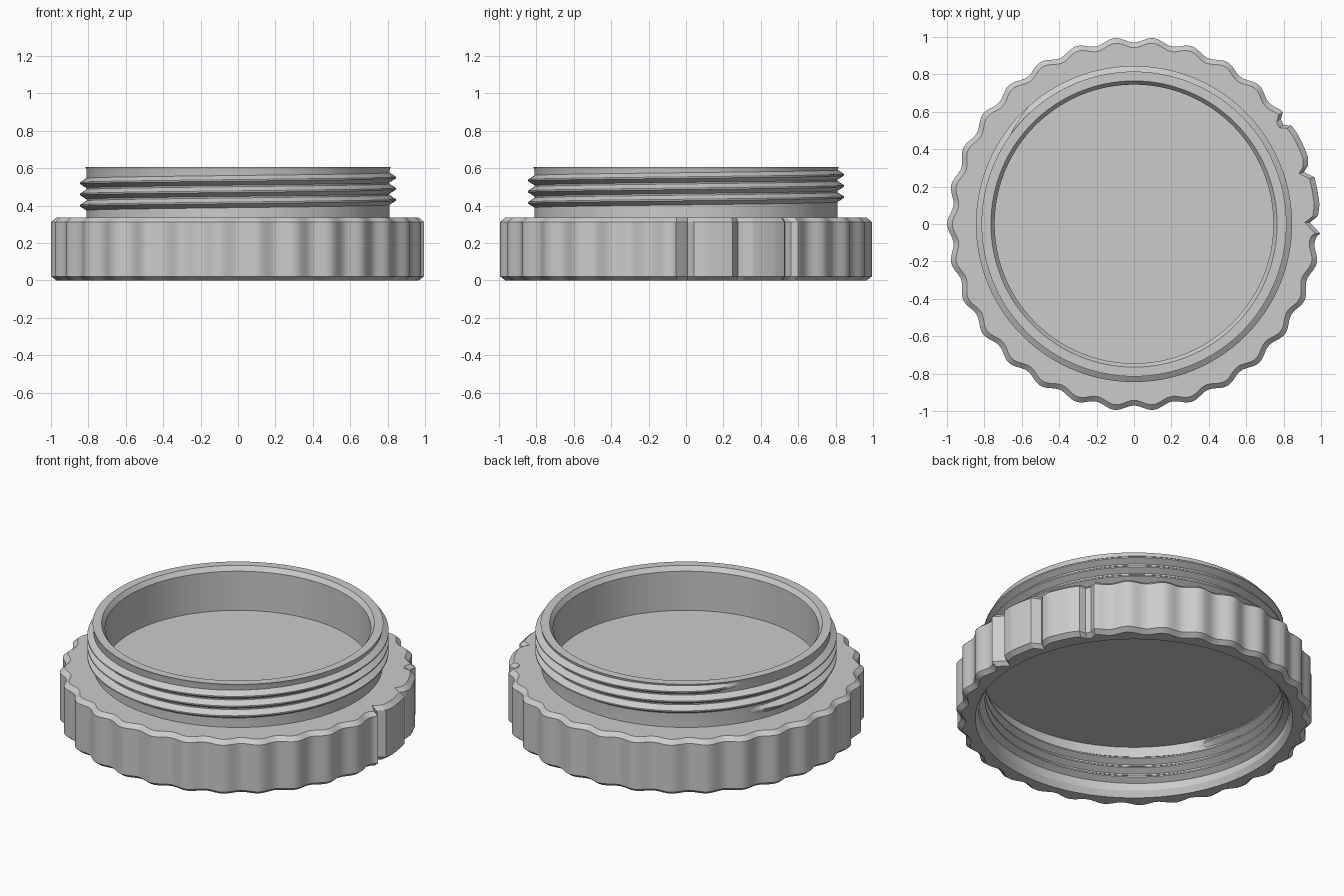
import bpy
import bmesh
import math

cube = bpy.data.objects.get("Cube")
if cube:
    bpy.data.objects.remove(cube, do_unlink=True)

# Single plain material
grey = bpy.data.materials.new("plain grey")
grey.use_nodes = True
grey.diffuse_color = (0.6, 0.6, 0.6, 1)
grey.node_tree.nodes["Principled BSDF"].inputs["Base Color"].default_value = (0.6, 0.6, 0.6, 1)

SEGMENTS = 720
SCALLOPS = 30

# Notched index marks on the left side of the grip: (degrees, radius)
NOTCHES = [(-3.5, 0.985), (-3, 0.997), (0.5, 0.94), (2.5, 0.985), (6, 0.997),
           (14.5, 0.997), (17, 0.95), (18.5, 0.98), (21, 0.997), (28.5, 0.999),
           (32, 0.993), (33.5, 0.96), (35.5, 0.965), (37, 0.996)]


def grip_radius(angle):
    """Scalloped outline, replaced by straight runs across the index marks."""
    degrees = math.degrees(angle)
    if degrees > 180:
        degrees -= 360
    for (a0, r0), (a1, r1) in zip(NOTCHES, NOTCHES[1:]):
        if a0 <= degrees <= a1:
            return r0 + (r1 - r0) * (degrees - a0) / (a1 - a0)
    return 0.985 + 0.014 * math.cos(SCALLOPS * angle)


def finish(name, bm):
    bmesh.ops.recalc_face_normals(bm, faces=bm.faces)
    mesh = bpy.data.meshes.new(name)
    bm.to_mesh(mesh)
    bm.free()
    mesh.materials.append(grey)
    obj = bpy.data.objects.new(name, mesh)
    bpy.context.collection.objects.link(obj)
    bpy.ops.object.select_all(action='DESELECT')
    obj.select_set(True)
    bpy.context.view_layer.objects.active = obj
    bpy.ops.object.shade_smooth_by_angle(angle=math.radians(25))
    return obj


def ring(bm, radius, z):
    """One loop of vertices; radius is a number or a function of the angle."""
    verts = []
    for i in range(SEGMENTS):
        a = math.tau * i / SEGMENTS
        r = radius(a) if callable(radius) else radius
        verts.append(bm.verts.new((r * math.cos(a), r * math.sin(a), z)))
    return verts


def bridge(bm, first, second, closed=True):
    n = len(first)
    for i in range(n if closed else n - 1):
        j = (i + 1) % n
        bm.faces.new((first[i], first[j], second[j], second[i]))


def turned(name, profile, capped):
    """Turn a profile; cap both ends with a disc or join it into a tube."""
    bm = bmesh.new()
    rings = [ring(bm, r, z) for r, z in profile]
    for lower, upper in zip(rings, rings[1:]):
        bridge(bm, lower, upper)
    if capped:
        bm.faces.new(rings[0])
        bm.faces.new(rings[-1])
    else:
        bridge(bm, rings[-1], rings[0])
    return finish(name, bm)


def thread(name, root, crest, z_start, z_end, pitch, phase):
    """Right-handed helical ridge that fades into the wall at both ends."""
    bm = bmesh.new()
    step = math.radians(2)
    turns = (z_end - z_start) / pitch
    count = int(turns * math.tau / step)
    buried = root + (root - crest) * 0.1
    half = pitch * 0.47
    sections = []
    for i in range(count + 1):
        a = phase + i * step
        z = z_start + pitch * i * step / math.tau
        fade = min(1, i / 8, (count - i) / 8)
        tip = buried + (crest - buried) * fade
        section = [(buried, -half), (tip, -0.004), (tip, 0.004), (buried, half)]
        sections.append([bm.verts.new((r * math.cos(a), r * math.sin(a), z + dz))
                         for r, dz in section])
    for first, second in zip(sections, sections[1:]):
        bridge(bm, first, second)
    bm.faces.new(sections[0])
    bm.faces.new(sections[-1])
    return finish(name, bm)


def grip_bevel(angle):
    return grip_radius(angle) - 0.028


# Scalloped grip with a recess below and a flat floor on top
turned("grip_ring", [(0.87, 0.316), (0.87, 0.035), (0.89, 0), (grip_bevel, 0),
                     (grip_radius, 0.022), (grip_radius, 0.312),
                     (grip_bevel, 0.336), (0.78, 0.336)], capped=True)

# Raised neck with bevelled rim
turned("neck", [(0.81, 0.33), (0.81, 0.588), (0.815, 0.605), (0.765, 0.605),
                (0.745, 0.578), (0.745, 0.33)], capped=False)

# Outer thread on the neck and matching inner thread in the recess
thread("neck_thread", 0.81, 0.845, 0.395, 0.575, 0.06, math.radians(150))
thread("recess_thread", 0.87, 0.835, 0.07, 0.285, 0.06, 0)
